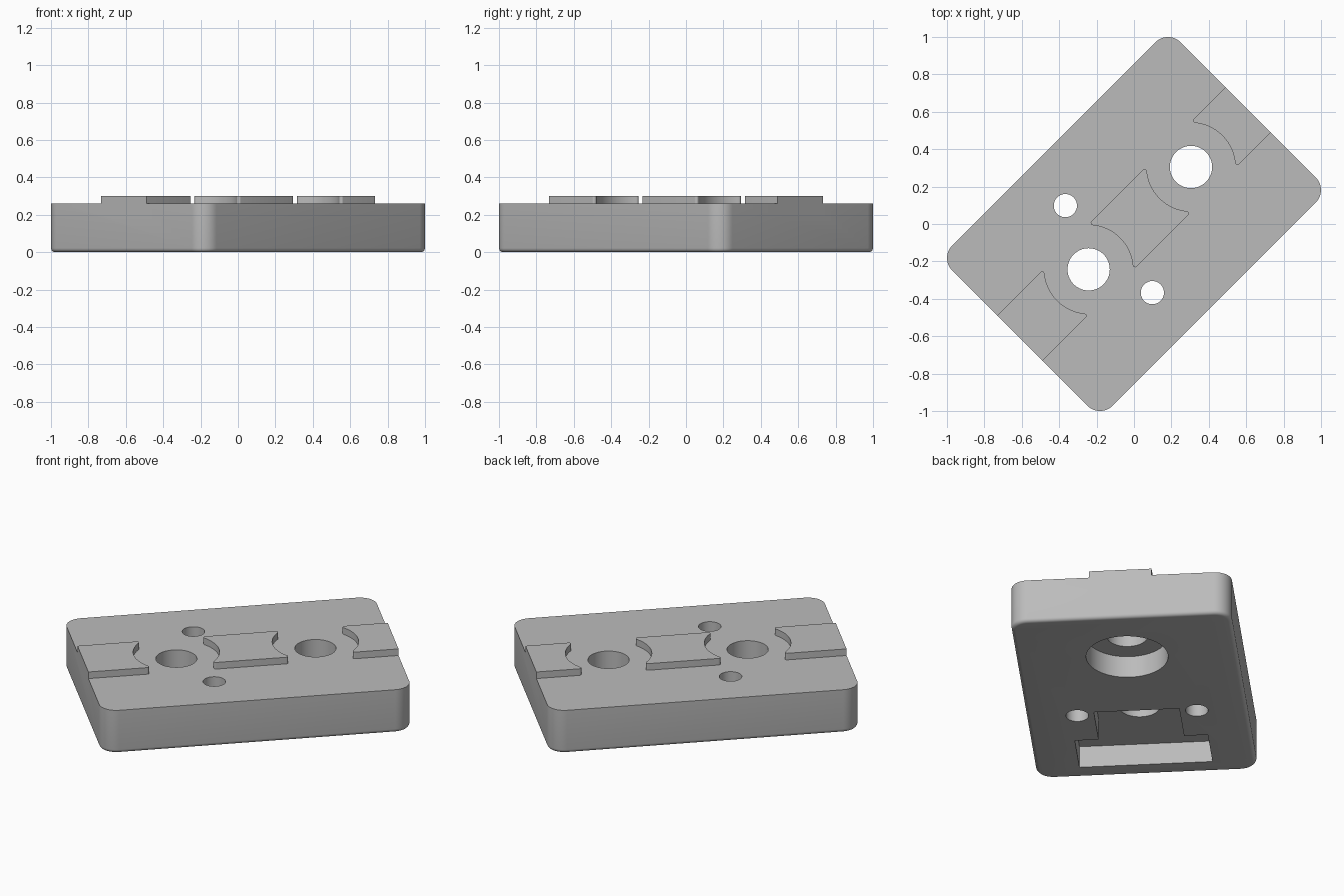
import bpy, bmesh
from math import pi, cos, sin, sqrt, atan2, radians
from mathutils import Matrix

cube = bpy.data.objects.get("Cube")
if cube:
    bpy.data.objects.remove(cube, do_unlink=True)

HALF_L, HALF_W, CORNER = 0.863, 0.606, 0.095   # plate outline
DECK, TOP, POCKET = 0.26, 0.30, 0.13           # heights
HOLES = (0.431, -0.343)                        # large bores along the plate
HOLE_R, RELIEF_R = 0.113, 0.237
RIB, TIP = 0.172, 0.013                        # rib half width, tip rounding

grey = bpy.data.materials.new("Machined grey")
grey.use_nodes = True
colour = (0.5, 0.5, 0.5, 1)
grey.diffuse_color = colour
grey.node_tree.nodes["Principled BSDF"].inputs["Base Color"].default_value = colour


def arc(cx, cy, r, a0, a1, n):
    return [(cx + r * cos(a0 + (a1 - a0) * i / n),
             cy + r * sin(a0 + (a1 - a0) * i / n)) for i in range(n + 1)]


def prism(name, outline, z0, z1, bottom_round=0):
    """Extrude a closed outline from z0 to z1, optionally rounding the lower rim."""
    bm = bmesh.new()
    base = bm.faces.new([bm.verts.new((x, y, z0)) for x, y in outline])
    top = bmesh.ops.extrude_face_region(bm, geom=[base], use_keep_orig=True)
    bmesh.ops.translate(bm, vec=(0, 0, z1 - z0),
                        verts=[g for g in top["geom"] if isinstance(g, bmesh.types.BMVert)])
    bmesh.ops.recalc_face_normals(bm, faces=bm.faces[:])
    if bottom_round:
        rim = [e for e in bm.edges if all(abs(v.co.z - z0) < 1e-5 for v in e.verts)]
        bmesh.ops.bevel(bm, geom=rim, offset=bottom_round, segments=5,
                        profile=0.5, affect='EDGES')
    mesh = bpy.data.meshes.new(name)
    bm.to_mesh(mesh)
    bm.free()
    mesh.materials.append(grey)
    obj = bpy.data.objects.new(name, mesh)
    bpy.context.collection.objects.link(obj)
    return obj


def circle(x, y, r):
    return arc(x, y, r, 0, 2 * pi, 64)[:-1]


def relief_edge(hole, side):
    """Concave rib end around a bore, with rounded tips, running from -y to +y.
    side is +1 where the rib lies beyond the bore in +x, else -1."""
    dx = sqrt((RELIEF_R + TIP) ** 2 - (RIB - TIP) ** 2)
    a = atan2(RIB - TIP, dx)
    pts = arc(dx, -(RIB - TIP), TIP, -pi / 2, -pi - a, 8)
    pts += arc(0, 0, RELIEF_R, -a, a, 32)[1:-1]
    pts += arc(dx, RIB - TIP, TIP, pi + a, pi / 2, 8)
    return [(hole + side * x, y) for x, y in pts]


def combine(body, other, operation):
    mod = body.modifiers.new(operation.title(), 'BOOLEAN')
    mod.operation, mod.object, mod.solver = operation, other, 'EXACT'
    bpy.context.view_layer.objects.active = body
    bpy.ops.object.modifier_apply(modifier=mod.name)
    bpy.data.objects.remove(other, do_unlink=True)


# Base plate
ix, iy = HALF_L - CORNER, HALF_W - CORNER
outline = []
for k, (sx, sy) in enumerate(((1, 1), (-1, 1), (-1, -1), (1, -1))):
    outline += arc(sx * ix, sy * iy, CORNER, k * pi / 2, (k + 1) * pi / 2, 12)
plate = prism("mounting_plate", outline, 0, DECK, 0.022)

# Raised locating rib, interrupted around both bores
front, rear = HOLES
segments = (
    relief_edge(front, 1) + [(HALF_L, RIB), (HALF_L, -RIB)],
    relief_edge(rear, 1) + relief_edge(front, -1)[::-1],
    relief_edge(rear, -1) + [(-HALF_L, RIB), (-HALF_L, -RIB)],
)
for seg in segments:
    combine(plate, prism("rib_segment", seg, 0.2, TOP), 'UNION')

# Stepped pocket, counterbore, large bores and pin holes
tee = [(-0.16, 0.235), (-0.46, 0.235), (-0.46, 0.366), (-0.754, 0.366)]
tee += [(x, -y) for x, y in reversed(tee)]
cutters = [(tee, POCKET), (circle(front, 0, 0.225), POCKET)]
cutters += [(circle(x, 0, HOLE_R), 0.5) for x in HOLES]
cutters += [(circle(-0.19, s * 0.329, 0.062), 0.5) for s in (1, -1)]
for shape, height in cutters:
    combine(plate, prism("cutter", shape, -0.1, height), 'DIFFERENCE')

# Turn the plate diagonally and smooth the rounded walls
plate.data.transform(Matrix.Rotation(radians(45), 4, 'Z'))
bpy.ops.object.select_all(action='DESELECT')
plate.select_set(True)
bpy.context.view_layer.objects.active = plate
bpy.ops.object.shade_smooth_by_angle(angle=radians(30))
